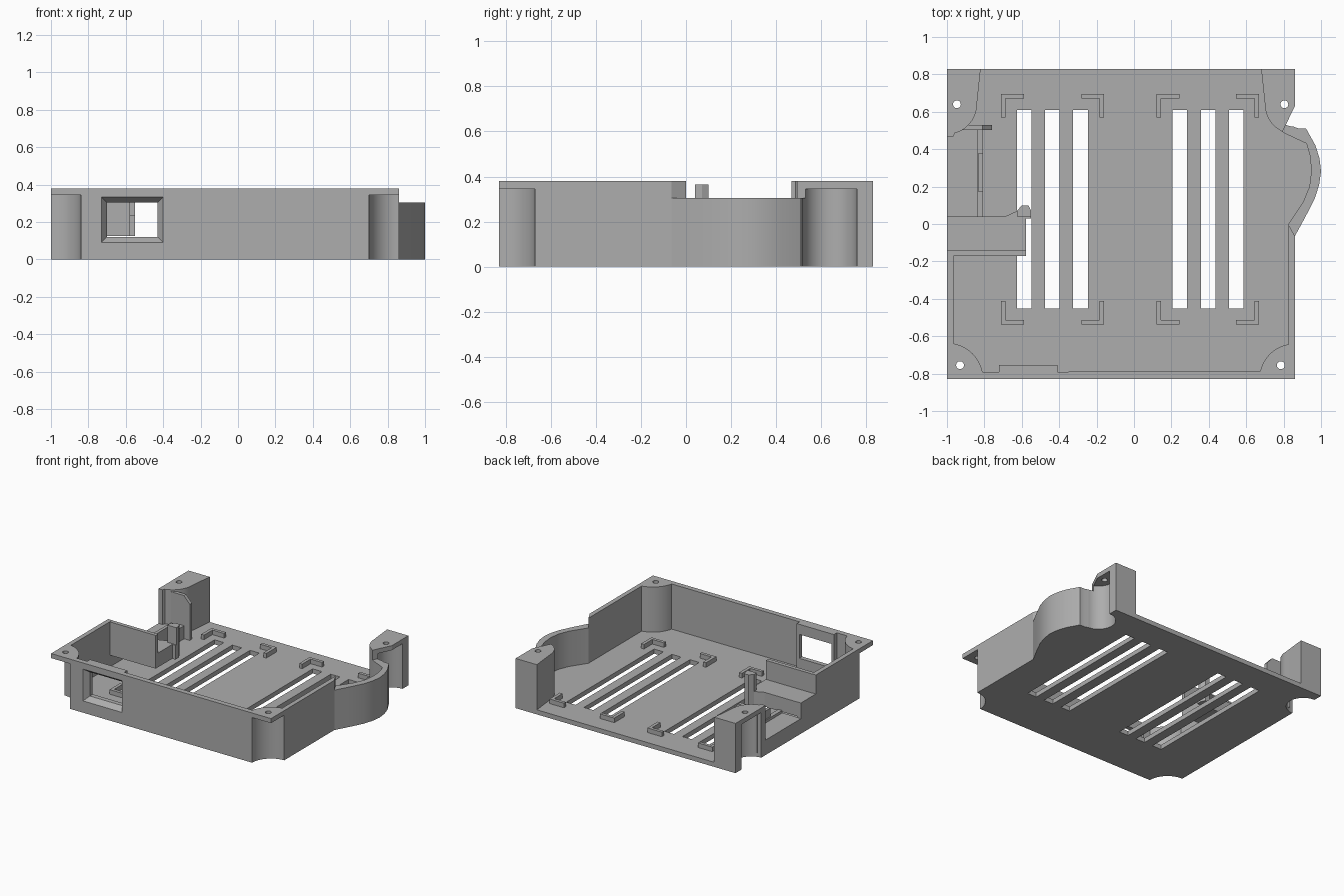
import bpy, bmesh, math

if "Cube" in bpy.data.objects:
    bpy.data.objects.remove(bpy.data.objects["Cube"])

grey = bpy.data.materials.new("grey plastic")
grey.diffuse_color = (0.42, 0.42, 0.42, 1)
grey.use_nodes = True
grey.node_tree.nodes["Principled BSDF"].inputs["Base Color"].default_value = grey.diffuse_color


def loft(name, low, high):
    """Solid between two matching loops of 3D points."""
    bm = bmesh.new()
    a = [bm.verts.new(p) for p in low]
    b = [bm.verts.new(p) for p in high]
    bm.faces.new(a)
    bm.faces.new(b)
    for i in range(len(a)):
        j = (i + 1) % len(a)
        bm.faces.new((a[i], a[j], b[j], b[i]))
    bmesh.ops.recalc_face_normals(bm, faces=bm.faces)
    me = bpy.data.meshes.new(name)
    bm.to_mesh(me)
    bm.free()
    ob = bpy.data.objects.new(name, me)
    bpy.context.collection.objects.link(ob)
    me.materials.append(grey)
    return ob


def prism(name, pts, z0, z1):
    return loft(name, [(x, y, z0) for x, y in pts], [(x, y, z1) for x, y in pts])


def box(name, x0, x1, y0, y1, z0, z1):
    return prism(name, [(x0, y0), (x1, y0), (x1, y1), (x0, y1)], z0, z1)


def arc(cx, cy, r, a0, a1, n=12):
    angles = [math.radians(a0 + (a1 - a0) * i / n) for i in range(n + 1)]
    return [(cx + r * math.cos(a), cy + r * math.sin(a)) for a in angles]


def cyl(x, y, r, z0, z1, n=48):
    return prism("cutter", arc(x, y, r, 0, 360 - 360 / n, n - 1), z0, z1)


def cut(ob, cutter):
    m = ob.modifiers.new("cut", "BOOLEAN")
    m.operation = "DIFFERENCE"
    m.solver = "EXACT"
    m.object = cutter
    bpy.context.view_layer.objects.active = ob
    bpy.ops.object.modifier_apply(modifier=m.name)
    bpy.data.objects.remove(cutter)


# Tray body: outer outline with the side bulge
outer = [(-1, -.83), (.86, -.83), (.86, -.065), (.92, .045), (.968, .14), (.99, .21),
         (1, .28), (.992, .35), (.97, .42), (.92, .51), (.875, .512), (.83, .53),
         (.86, .63), (.86, .83), (-1, .83)]
body = prism("tray_body", outer, 0, .38)

# Hollow interior, open at the back
inner = (arc(-1, -.83, .194, 79.6, 11.9) + arc(.86, -.83, .19, 167.8, 100.6)
         + [(.825, 0), (.905, .12), (.938, .2), (.948, .28), (.942, .36), (.922, .43), (.805, .485)]
         + arc(.86, .64, .16, 240, 180)
         + [(.68, .83), (.67, .92), (-.81, .92), (-.82, .83)]
         + arc(-1, .64, .16, 0, -75) + [(-.965, .47)])
cut(body, prism("cutter", inner, .035, .6))

# Lower rim around the bulge
cut(body, prism("cutter", [(.86, -.065), (.825, 0), (.80, .03), (.80, .40), (.785, .475),
                           (.86, .63), (1.2, .63), (1.2, -.065)], .305, .6))

# Stepped left wall
cut(body, box("cutter", -1.1, -.9, -.14, .05, .235, .6))
cut(body, box("cutter", -1.1, -.9, .04, .468, .115, .6))

# Concave screw recesses and screw holes
for x, y, r in ((-1, -.83, .16), (.86, -.83, .16), (-1, .64, .12), (.86, .64, .12)):
    cut(body, cyl(x, y, r, -.2, .345))
for x, y in ((-.93, -.755), (.785, -.755), (-.947, .64), (.804, .64)):
    cut(body, cyl(x, y, .021, .2, .6, 24))

# Ventilation slots
for x in (-.625, -.475, -.325, .205, .358, .508):
    cut(body, box("cutter", x, x + .078, -.452, .61, -.1, .2))


# Socket window with a bevelled rim
def window_loop(y, g):
    x0, x1, z0, z1 = -.73 + g, -.40 - g, .09 + g, .333 - g
    return [(x0, y, z0), (x1, y, z0), (x1, y, z1), (x0, y, z1)]


boss = box("window_boss", -.722, -.408, -.80, -.755, .03, .38)
for part in (body, boss):
    cut(part, loft("cutter", window_loop(-.85, -.015), window_loop(-.79, .03)))
    cut(part, loft("cutter", window_loop(-.80, .03), window_loop(-.70, .03)))

# Raised shelf, its thin front wall and the clip
box("shelf", -.98, -.577, -.145, .04, .125, .234)
box("shelf_wall", -.98, -.577, -.17, -.14, .125, .379)
prism("clip", [(-.69, .03), (-.55, .03), (-.55, .07), (-.565, .1), (-.60, .1), (-.625, .07), (-.69, .04)],
      .125, .234)
prism("clip_post", [(-.625, .04), (-.55, .04), (-.55, .07), (-.565, .1), (-.60, .1), (-.625, .07)],
      .23, .365)

# Low side ledge with a stop plate
box("ledge", -.999, -.838, .035, .51, .01, .115)
box("ledge_rib", -.84, -.808, .035, .51, .03, .135)
box("stop_plate", -.832, -.808, .17, .38, .13, .2)

# Partition beside the rear post with a clipped corner
profile = [(-.97, .03), (-.76, .03), (-.76, .31), (-.81, .365), (-.97, .365)]
loft("partition", [(x, .503, z) for x, z in profile], [(x, .53, z) for x, z in profile])

# L-shaped locating brackets on the floor
for x, y, sx, sy in ((-.71, .695, 1, -1), (-.16, .695, -1, -1), (.12, .695, 1, -1), (.668, .695, -1, -1),
                     (-.71, -.537, 1, 1), (-.16, -.537, -1, 1), (.12, -.537, 1, 1), (.668, -.537, -1, 1)):
    w, l, t = sx * .122, sy * .125, .024
    prism("locating_bracket", [(x, y), (x + w, y), (x + w, y + sy * t), (x + sx * t, y + sy * t),
                               (x + sx * t, y + l), (x, y + l)], .03, .07)

# Smooth the curved walls, keep edges crisp
bpy.ops.object.select_all(action="DESELECT")
body.select_set(True)
bpy.context.view_layer.objects.active = body
bpy.ops.object.shade_smooth_by_angle(angle=math.radians(20))
